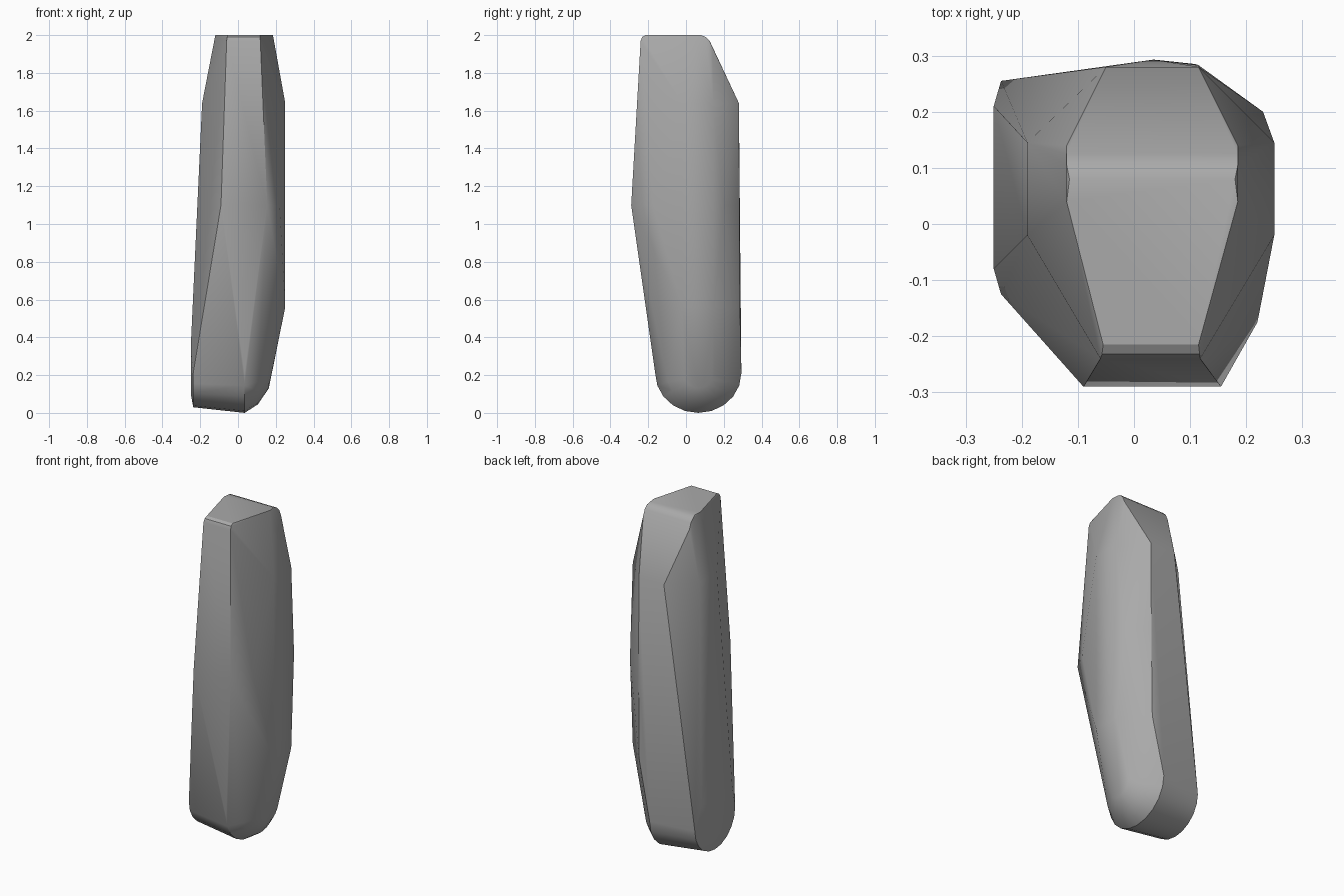
import bpy, bmesh, math

cube = bpy.data.objects.get("Cube")
if cube:
    bpy.data.objects.remove(cube, do_unlink=True)

stone = bpy.data.materials.new("grey stone")
stone.use_nodes = True
grey = (0.4, 0.4, 0.4, 1)
stone.diffuse_color = grey
stone.node_tree.nodes["Principled BSDF"].inputs["Base Color"].default_value = grey

points = []


def ring(z, *corners):
    """Add the corners of one level of the pillar."""
    points.extend((x, y, z) for x, y in corners)


def arc(x, centre, radius, low, high, steps=10):
    """Add a half-round bottom edge running front to back."""
    for i in range(steps + 1):
        a = math.pi * i / steps
        points.append((x, centre - radius * math.cos(a),
                       high - (high - low) * math.sin(a)))


# Flat top with softly rounded front and back edges
ring(2.0, (-0.115, 0.08), (0.18, 0.08), (-0.12, 0.04), (0.185, 0.04),
     (-0.055, -0.215), (0.115, -0.215))
ring(1.99, (-0.057, -0.232), (0.117, -0.232))
ring(1.97, (-0.06, -0.24), (0.118, -0.24))
for y, z in ((0.105, 1.99), (0.125, 1.97), (0.14, 1.935)):
    ring(z, (-0.12, y), (0.185, y))

# Shoulder
ring(1.64, (-0.19, -0.02), (-0.19, 0.145), (0.25, -0.02), (0.25, 0.145),
     (-0.05, 0.28), (0.115, 0.28))

# Middle, where the front and the left side bulge
ring(1.1, (-0.09, -0.29), (0.155, -0.29), (0.22, -0.175), (0.23, 0.2),
     (0.115, 0.283))

# Lower body
ring(0.56, (0.25, -0.02), (0.25, 0.145), (0.11, 0.285))
ring(0.35, (-0.25, -0.08), (-0.25, 0.21))
ring(0.1, (-0.25, 0.0), (-0.25, 0.13))

# Rounded foot, narrowing towards the left side
arc(-0.237, 0.065, 0.19, 0.03, 0.21)
arc(0.035, 0.065, 0.228, 0.0, 0.21)
arc(0.105, 0.065, 0.17, 0.045, 0.22)
arc(0.163, 0.065, 0.09, 0.13, 0.24)

bm = bmesh.new()
for p in points:
    bm.verts.new(p)
hull = bmesh.ops.convex_hull(bm, input=bm.verts)
spare = {g for g in hull["geom_interior"] + hull["geom_unused"]
         if isinstance(g, bmesh.types.BMVert)}
bmesh.ops.delete(bm, geom=list(spare), context='VERTS')
bmesh.ops.dissolve_limit(bm, angle_limit=math.radians(1),
                         verts=bm.verts, edges=bm.edges)
bmesh.ops.recalc_face_normals(bm, faces=bm.faces)

mesh = bpy.data.meshes.new("stone_pillar")
bm.to_mesh(mesh)
bm.free()
mesh.materials.append(stone)
pillar = bpy.data.objects.new("stone_pillar", mesh)
bpy.context.collection.objects.link(pillar)
bpy.context.view_layer.objects.active = pillar
pillar.select_set(True)
bpy.ops.object.shade_smooth_by_angle(angle=math.radians(30))
